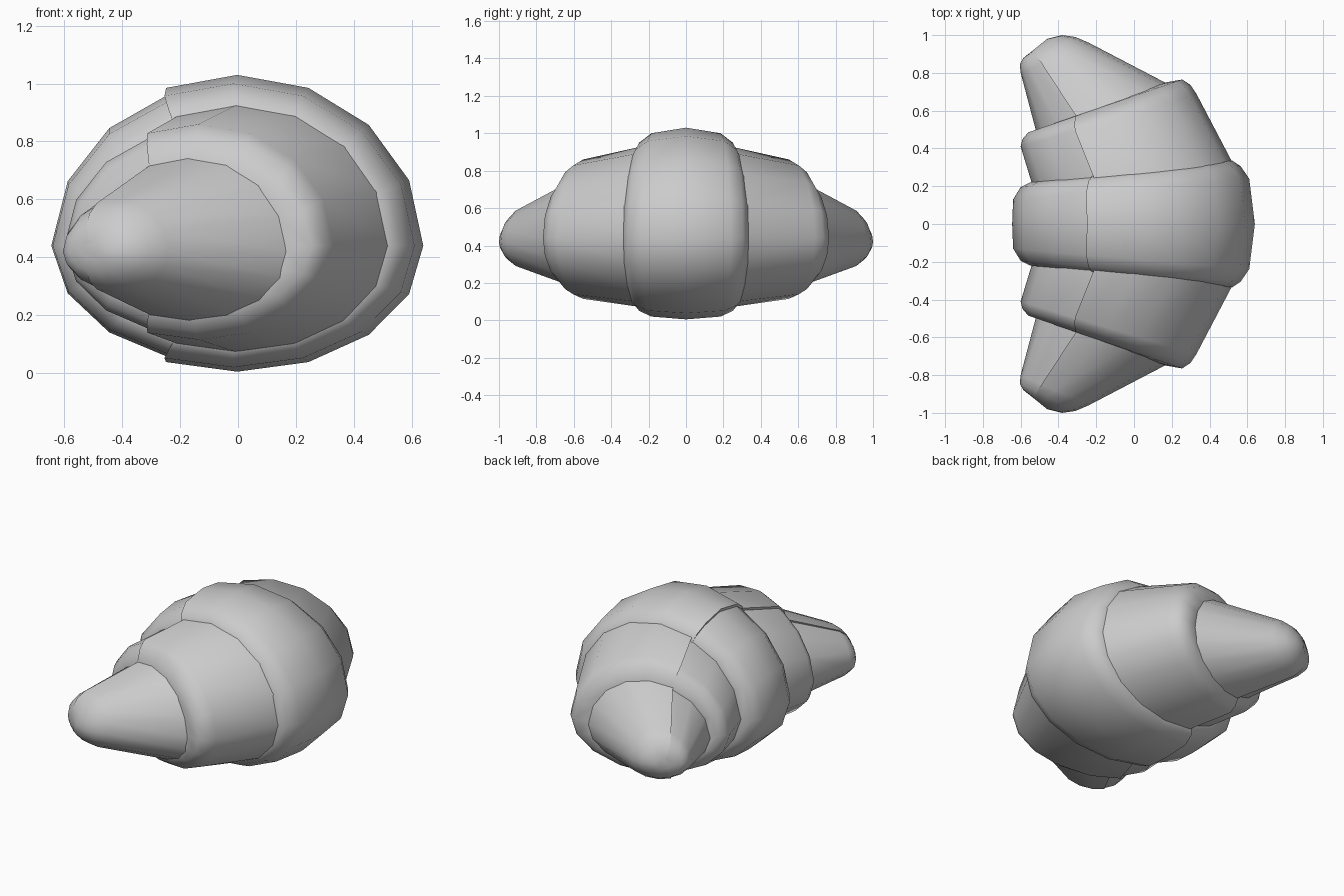
import bpy, bmesh, math
from mathutils import Vector

cube = bpy.data.objects.get("Cube")
if cube:
    bpy.data.objects.remove(cube, do_unlink=True)

mat = bpy.data.materials.new("plain_grey")
mat.use_nodes = True
GREY = (0.6, 0.6, 0.6, 1)
mat.diffuse_color = GREY
mat.node_tree.nodes["Principled BSDF"].inputs["Base Color"].default_value = GREY

SIDES, SEAM = 16, 5      # the dough's loose edge runs along this corner, above and below


def section(bm, inner, outer, low, high, wide):
    """Egg-shaped ring between two plan points, with a small step at each seam."""
    mid = (Vector(inner) + Vector(outer)) / 2
    half = (Vector(outer) - Vector(inner)) / 2
    verts = []

    def corner(i, scale):
        a = math.tau * i / SIDES
        p = mid + half * math.cos(a) * scale
        rise = high - wide if math.sin(a) > 0 else wide - low
        verts.append(bm.verts.new((p.x, p.y, wide + rise * math.sin(a) * scale)))

    for i in range(SIDES):
        steps = abs(SIDES / 2 - i)           # corners away from the innermost one
        tucked = 1 - 0.04 * steps / (SIDES / 2 - SEAM)
        if i == SEAM:
            corner(i, 1)
            corner(i, tucked)
        elif i == SIDES - SEAM:
            corner(i, tucked)
            corner(i, 1)
        else:
            corner(i, tucked if SEAM < i < SIDES - SEAM else 1)
    return verts


def roll(name, rings, wide):
    bm = bmesh.new()
    loops = [section(bm, *r, wide) for r in rings]
    for a, b in zip(loops, loops[1:]):
        for i in range(len(a)):
            j = (i + 1) % len(a)
            bm.faces.new((a[i], a[j], b[j], b[i]))
    for end in (loops[0], loops[-1]):
        bm.faces.new(end)
    bmesh.ops.recalc_face_normals(bm, faces=bm.faces)
    mesh = bpy.data.meshes.new(name)
    bm.to_mesh(mesh)
    bm.free()
    mesh.materials.append(mat)
    obj = bpy.data.objects.new(name, mesh)
    bpy.context.collection.objects.link(obj)
    bpy.ops.object.select_all(action='DESELECT')
    obj.select_set(True)
    bpy.context.view_layer.objects.active = obj
    bpy.ops.object.shade_smooth_by_angle(angle=math.radians(45))


def flip(ring):
    (ax, ay), (bx, by), low, high = ring
    return (ax, -ay), (bx, -by), low, high


# Each ring: inner plan point, outer plan point, bottom, top
centre = [
    ((-.645, 0), (.64, 0), .005, 1.03),
    ((-.64, .13), (.61, .24), .02, 1.0),
    ((-.60, .195), (.565, .305), .05, .95),
    ((-.55, .22), (.52, .335), .085, .89),
    ((-.40, .22), (.40, .32), .2, .8),
]
middle = [
    ((-.53, .18), (.54, .29), .07, .93),
    ((-.60, .41), (.33, .69), .115, .86),
    ((-.59, .45), (.30, .735), .145, .82),
    ((-.56, .485), (.255, .765), .19, .75),
    ((-.51, .50), (.17, .75), .24, .69),
    ((-.40, .50), (.08, .70), .3, .6),
]
tip = [
    ((-.51, .46), (.21, .725), .175, .755),
    ((-.60, .80), (-.24, .96), .28, .60),
    ((-.605, .845), (-.31, .99), .31, .56),
    ((-.585, .88), (-.38, 1.0), .345, .51),
    ((-.54, .915), (-.46, .98), .39, .46),
]

roll("centre_roll", [flip(r) for r in centre[:0:-1]] + centre, .44)
for side, shape in (("front", flip), ("back", lambda r: r)):
    roll(side + "_middle_roll", [shape(r) for r in middle], .44)
    roll(side + "_tip", [shape(r) for r in tip], .42)
